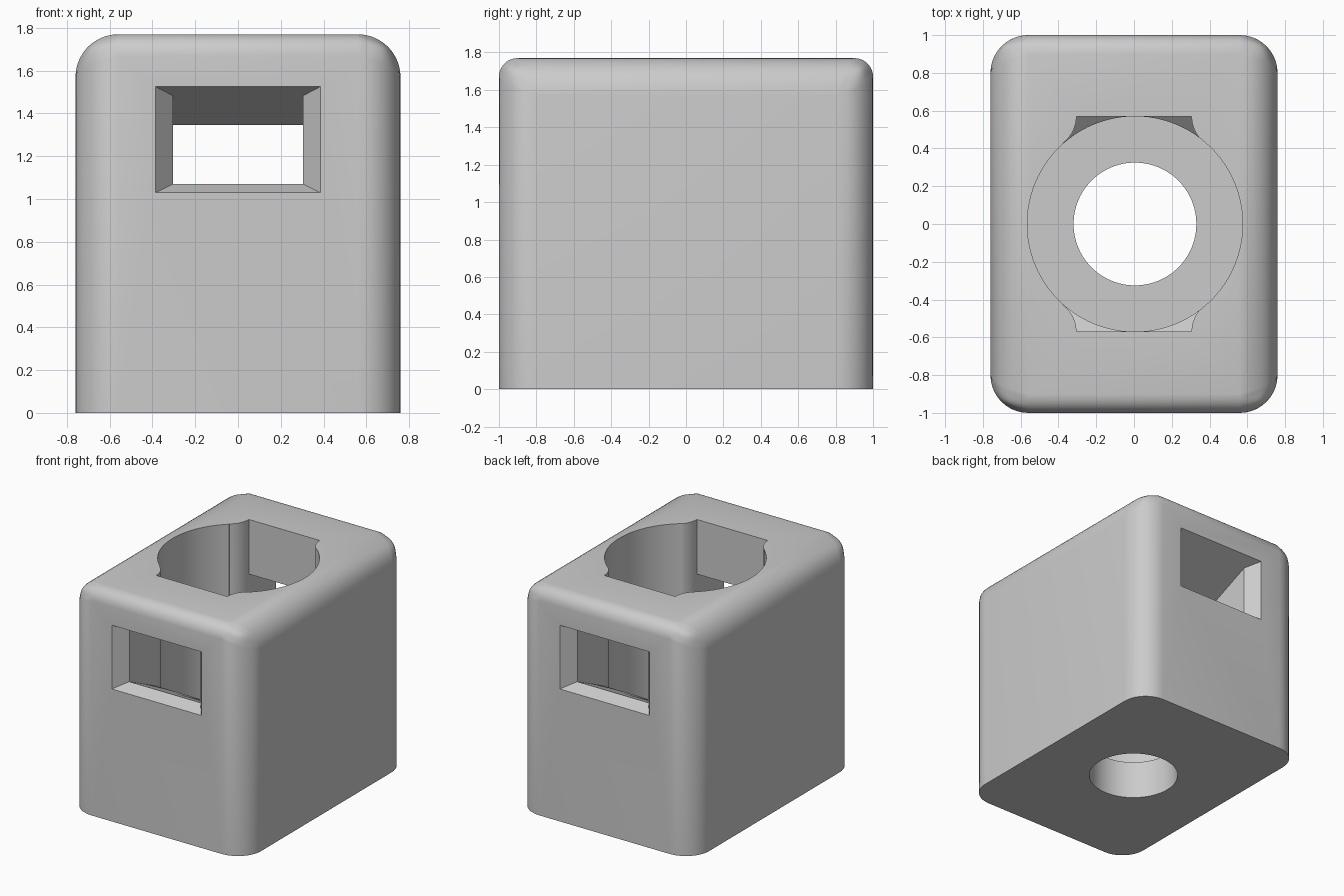
import bpy, bmesh, math

cube = bpy.data.objects.get("Cube")
if cube:
    bpy.data.objects.remove(cube)

# Single grey material
grey = bpy.data.materials.new("plain grey")
grey.use_nodes = True
colour = (0.6, 0.6, 0.6, 1)
grey.diffuse_color = colour
grey.node_tree.nodes["Principled BSDF"].inputs["Base Color"].default_value = colour

HALF_X, HALF_Y, HEIGHT = 0.76, 1.0, 1.77
BORE_R, HOLE_R, FLOOR_Z, CENTRE_X = 0.57, 0.325, 0.3, 0.005


def add_object(name, bm):
    bmesh.ops.recalc_face_normals(bm, faces=bm.faces)
    mesh = bpy.data.meshes.new(name)
    bm.to_mesh(mesh)
    bm.free()
    mesh.materials.append(grey)
    obj = bpy.data.objects.new(name, mesh)
    bpy.context.collection.objects.link(obj)
    return obj


def cylinder(name, radius, bottom, top):
    bm = bmesh.new()
    bmesh.ops.create_cone(bm, cap_ends=True, segments=96, radius1=radius,
                          radius2=radius, depth=top - bottom)
    bmesh.ops.translate(bm, verts=bm.verts, vec=(CENTRE_X, 0, (top + bottom) / 2))
    return add_object(name, bm)


def loft(name, sections, side):
    """Join rectangles given as (y, half width, bottom, top)."""
    bm = bmesh.new()
    rings = [[bm.verts.new((x, side * y, z)) for x, z in
              ((-w, low), (w, low), (w, high), (-w, high))]
             for y, w, low, high in sections]
    for a, b in zip(rings, rings[1:]):
        for i in range(4):
            j = (i + 1) % 4
            bm.faces.new((a[i], a[j], b[j], b[i]))
    bm.faces.new(rings[0])
    bm.faces.new(rings[-1])
    return add_object(name, bm)


# Block: wide rounding on uprights and long top edges, half on short top edges
bm = bmesh.new()
bmesh.ops.create_cube(bm, size=1)
bmesh.ops.scale(bm, verts=bm.verts, vec=(2 * HALF_X, 2 * HALF_Y, HEIGHT))
bmesh.ops.translate(bm, verts=bm.verts, vec=(0, 0, HEIGHT / 2))
weight = bm.edges.layers.float.new("bevel_weight_edge")
for e in bm.edges:
    a, b = (v.co for v in e.verts)
    if abs(a.z - b.z) > 1:
        e[weight] = 1
    elif a.z > 1:
        e[weight] = 1 if abs(a.y - b.y) > 1 else 0.5
block = add_object("housing_block", bm)
bevel = block.modifiers.new("rounding", 'BEVEL')
bevel.limit_method = 'WEIGHT'
bevel.width = 0.2
bevel.segments = 10

# Flared sloping window, opening into a notch with rounded flanks beside the bore
sections = [(1.05, 0.425, 1.01, 1.546), (0.9, 0.305, 1.07, 1.483),
            (BORE_R, 0.305, 0.91, 1.345)]
FILLET = 0.175
for i in range(11):
    angle = math.radians(53) * i / 10
    y = BORE_R - 0.001 - FILLET * math.sin(angle)
    w = 0.305 + FILLET * (1 - math.cos(angle))
    sections.append((y, w, 0.91 - 0.9 * (BORE_R - y), 2))
sections.append((0.3, 0.37, 0.75, 2))

cutters = [cylinder("bore_cutter", BORE_R, FLOOR_Z, 2),
           cylinder("drain_cutter", HOLE_R, -0.2, 1)]
cutters += [loft("window_cutter", sections, s) for s in (-1, 1)]

for cutter in cutters:
    cutter.hide_render = True
    cut = block.modifiers.new(cutter.name, 'BOOLEAN')
    cut.operation = 'DIFFERENCE'
    cut.solver = 'EXACT'
    cut.object = cutter

# Apply the modifiers, then drop the cutters
bpy.context.view_layer.update()
graph = bpy.context.evaluated_depsgraph_get()
result = bpy.data.meshes.new_from_object(block.evaluated_get(graph))
block.modifiers.clear()
block.data = result
for cutter in cutters:
    bpy.data.objects.remove(cutter)

bpy.ops.object.select_all(action='DESELECT')
block.select_set(True)
bpy.context.view_layer.objects.active = block
bpy.ops.object.shade_smooth_by_angle(angle=math.radians(20))
